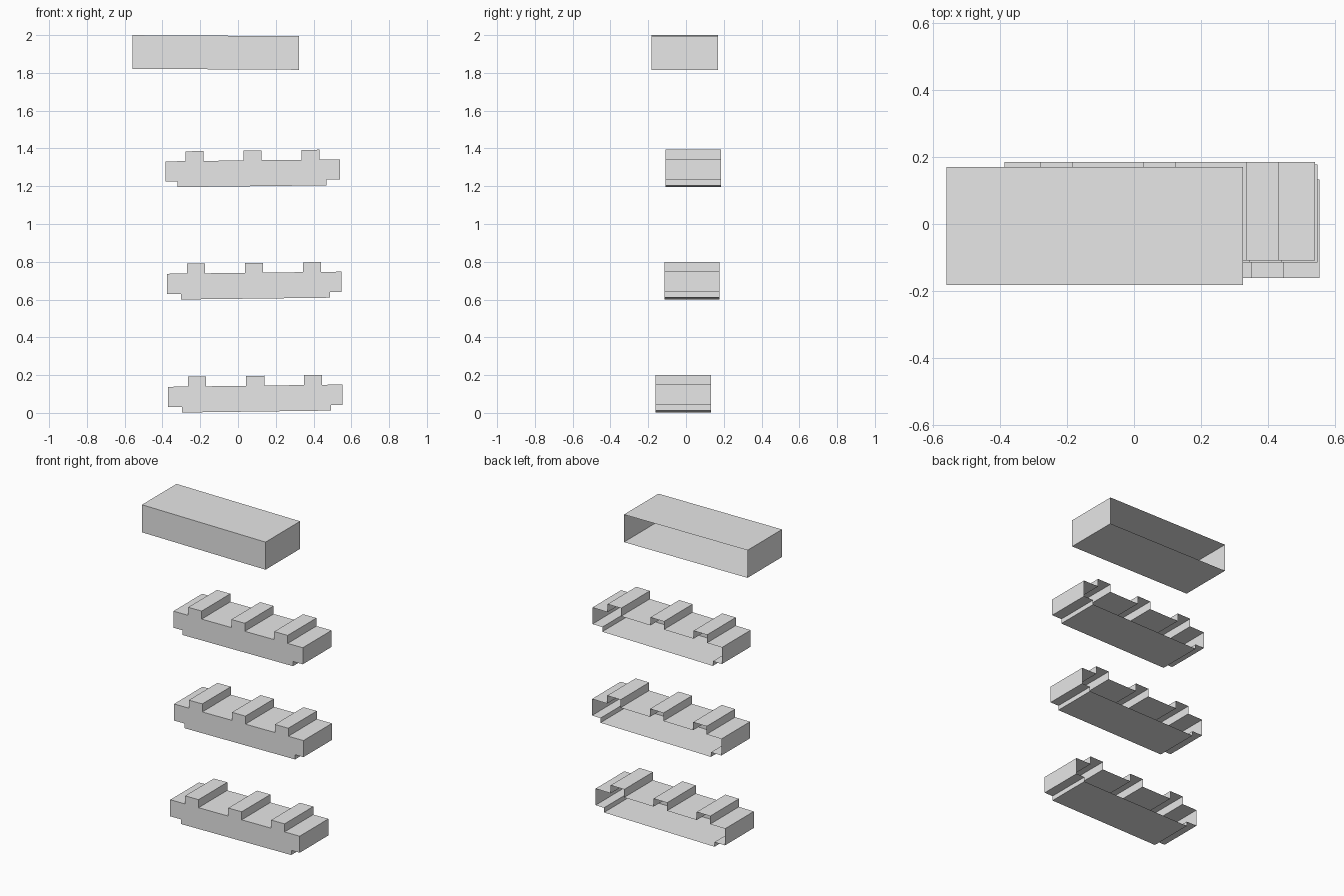
import bpy
import bmesh

cube = bpy.data.objects.get("Cube")
if cube:
    bpy.data.objects.remove(cube, do_unlink=True)

GREY = (0.8, 0.8, 0.8, 1.0)
mat = bpy.data.materials.new("plain_grey")
mat.use_nodes = True
mat.diffuse_color = GREY
mat.node_tree.nodes["Principled BSDF"].inputs["Base Color"].default_value = GREY


def open_shell(name, outline, centre_x, base_z, slope, front, back):
    """Front panel plus rim walls swept backwards; the back stays open."""
    bm = bmesh.new()
    near, far = [], []
    for x, z in outline:
        height = base_z + z + slope * x
        near.append(bm.verts.new((centre_x + x, front, height)))
        far.append(bm.verts.new((centre_x + x, back, height)))
    bm.faces.new(near)
    count = len(outline)
    for i in range(count):
        j = (i + 1) % count
        bm.faces.new((near[j], near[i], far[i], far[j]))
    mesh = bpy.data.meshes.new(name)
    bm.to_mesh(mesh)
    bm.free()
    mesh.materials.append(mat)
    obj = bpy.data.objects.new(name, mesh)
    bpy.context.collection.objects.link(obj)


def slab_outline(foot_shift):
    """Counter-clockwise outline: recessed foot, wide body, three raised ribs."""
    half, step, deck, rib_top, rib_half = 0.462, 0.03, 0.137, 0.189, 0.048
    left, right = -0.387 + foot_shift, 0.402 + foot_shift
    pts = [(left, 0), (right, 0), (right, step), (half, step), (half, deck)]
    for rib in (0.306, 0, -0.308):
        pts += [(rib + rib_half, deck), (rib + rib_half, rib_top),
                (rib - rib_half, rib_top), (rib - rib_half, deck)]
    return pts + [(-half, deck), (-half, step), (left, step)]


# Three ribbed slabs, slightly tilted
open_shell("lower_slab", slab_outline(0), 0.091, 0.007, 0.013, -0.161, 0.132)
open_shell("middle_slab", slab_outline(0), 0.085, 0.605, 0.012, -0.114, 0.177)
open_shell("upper_slab", slab_outline(-0.01), 0.077, 1.200, 0.012, -0.109, 0.184)

# Plain box on top
box = [(-0.441, 0), (0.441, 0), (0.441, 0.178), (-0.441, 0.178)]
open_shell("top_box", box, -0.117, 1.819, -0.006, -0.182, 0.17)
